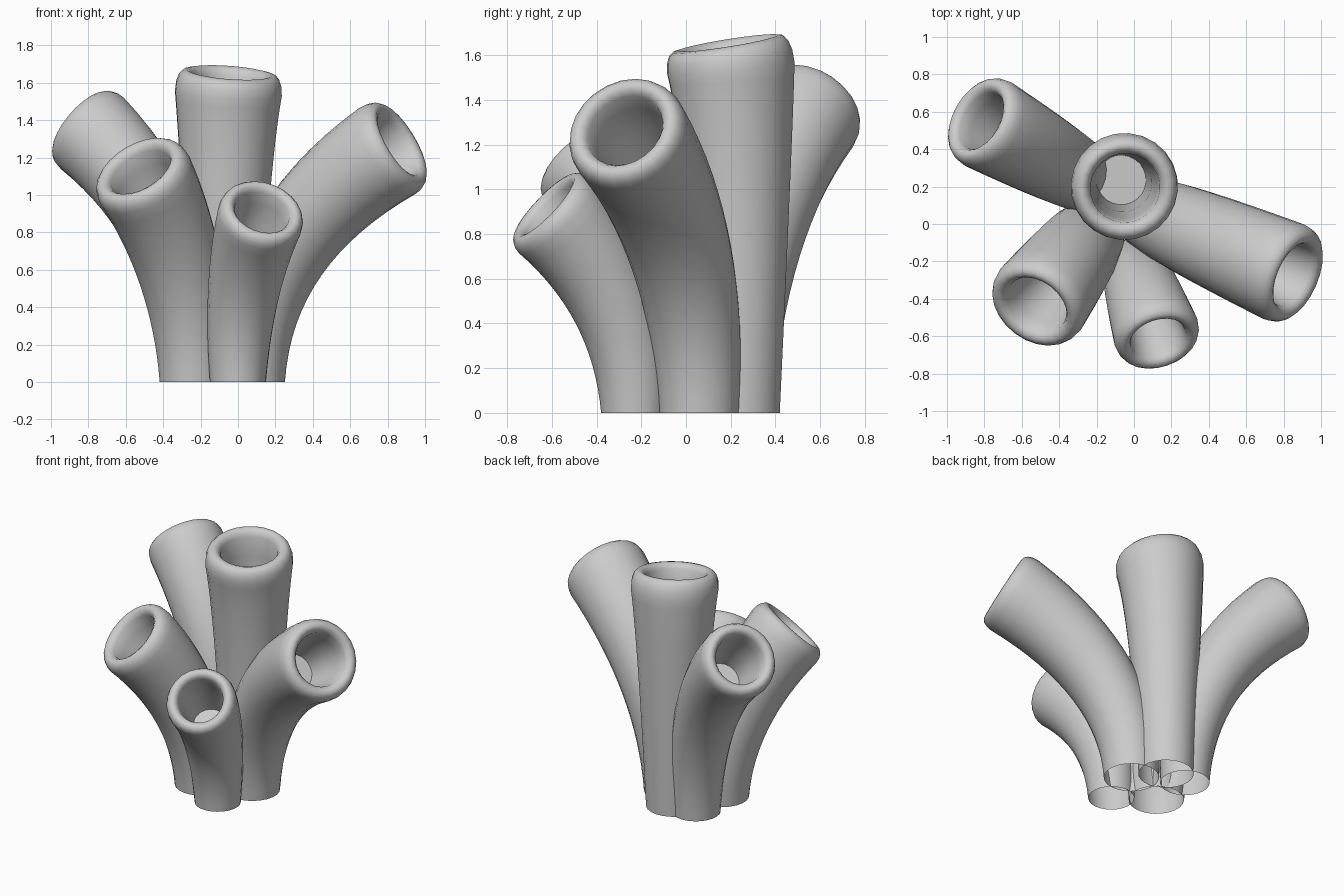
import bpy, bmesh, math
from mathutils import Vector

if "Cube" in bpy.data.objects:
    bpy.data.objects.remove(bpy.data.objects["Cube"])

SIDES = 24
RINGS = 16

# rounded lip, then the cavity down to its floor: (radius, depth) in tip radii
LIP = [(1.0, 0.33), (0.985, 0.19), (0.94, 0.08), (0.87, 0.015), (0.79, 0.0),
       (0.71, 0.04), (0.65, 0.13)]
CAVITY = [(0.62, 0.45), (0.55, 1.0), (0.46, 1.65)]


def tube(name, base, tip, r0, r1, elev):
    """Flaring tube that rises vertically and bends outward to its mouth."""
    p0 = Vector((base[0], base[1], 0))
    p2 = Vector(tip)
    flat = Vector((p2.x - p0.x, p2.y - p0.y, 0))
    rise = flat.length * math.tan(math.radians(elev))
    p1 = Vector((p0.x, p0.y, p2.z - rise))
    side = Vector((0, 0, 1)).cross(flat).normalized()
    end_speed = 2 * (p2 - p1).length

    def t_at(depth):
        return 1 - depth * r1 / end_speed

    t_lip = t_at(LIP[0][1])
    stations = [(t_lip * i / RINGS, r0 + (r1 - r0) * i / RINGS) for i in range(RINGS)]
    stations += [(t_at(d), r * r1) for r, d in LIP + CAVITY]

    bm = bmesh.new()
    rings = []
    for t, r in stations:
        centre = p0 * (1 - t) ** 2 + p1 * 2 * t * (1 - t) + p2 * t * t
        tangent = ((p1 - p0) * (1 - t) + (p2 - p1) * t).normalized()
        other = tangent.cross(side)
        rings.append([bm.verts.new(centre + r * (math.cos(a) * side + math.sin(a) * other))
                      for a in (2 * math.pi * k / SIDES for k in range(SIDES))])
    for lo, hi in zip(rings, rings[1:]):
        for k in range(SIDES):
            n = (k + 1) % SIDES
            bm.faces.new((lo[k], lo[n], hi[n], hi[k]))
    bm.faces.new(rings[-1])  # cavity floor; the foot stays open
    bmesh.ops.recalc_face_normals(bm, faces=bm.faces)
    # make the outer wall face outward
    bm.faces.ensure_lookup_table()
    f = bm.faces[0]
    if f.normal.dot(f.calc_center_median() - p0) < 0:
        bmesh.ops.reverse_faces(bm, faces=bm.faces)
    mesh = bpy.data.meshes.new(name)
    bm.to_mesh(mesh)
    bm.free()
    obj = bpy.data.objects.new(name, mesh)
    bpy.context.collection.objects.link(obj)
    bpy.ops.object.select_all(action='DESELECT')
    obj.select_set(True)
    bpy.context.view_layer.objects.active = obj
    bpy.ops.object.shade_smooth_by_angle(angle=math.radians(45))


# name, foot centre, mouth centre, foot radius, mouth radius, mouth elevation
tube("tall_centre_tube", (-0.07, 0.24), (-0.045, 0.187, 1.655), 0.18, 0.287, 80)
tube("right_tube", (0.072, 0.06), (0.87, -0.285, 1.28), 0.18, 0.275, 29)
tube("back_left_tube", (-0.24, 0.23), (-0.835, 0.565, 1.38), 0.16, 0.255, 37)
tube("front_left_tube", (-0.24, -0.06), (-0.535, -0.45, 1.145), 0.18, 0.27, 46)
tube("small_front_tube", (0.0, -0.23), (0.135, -0.63, 0.925), 0.15, 0.232, 42)
